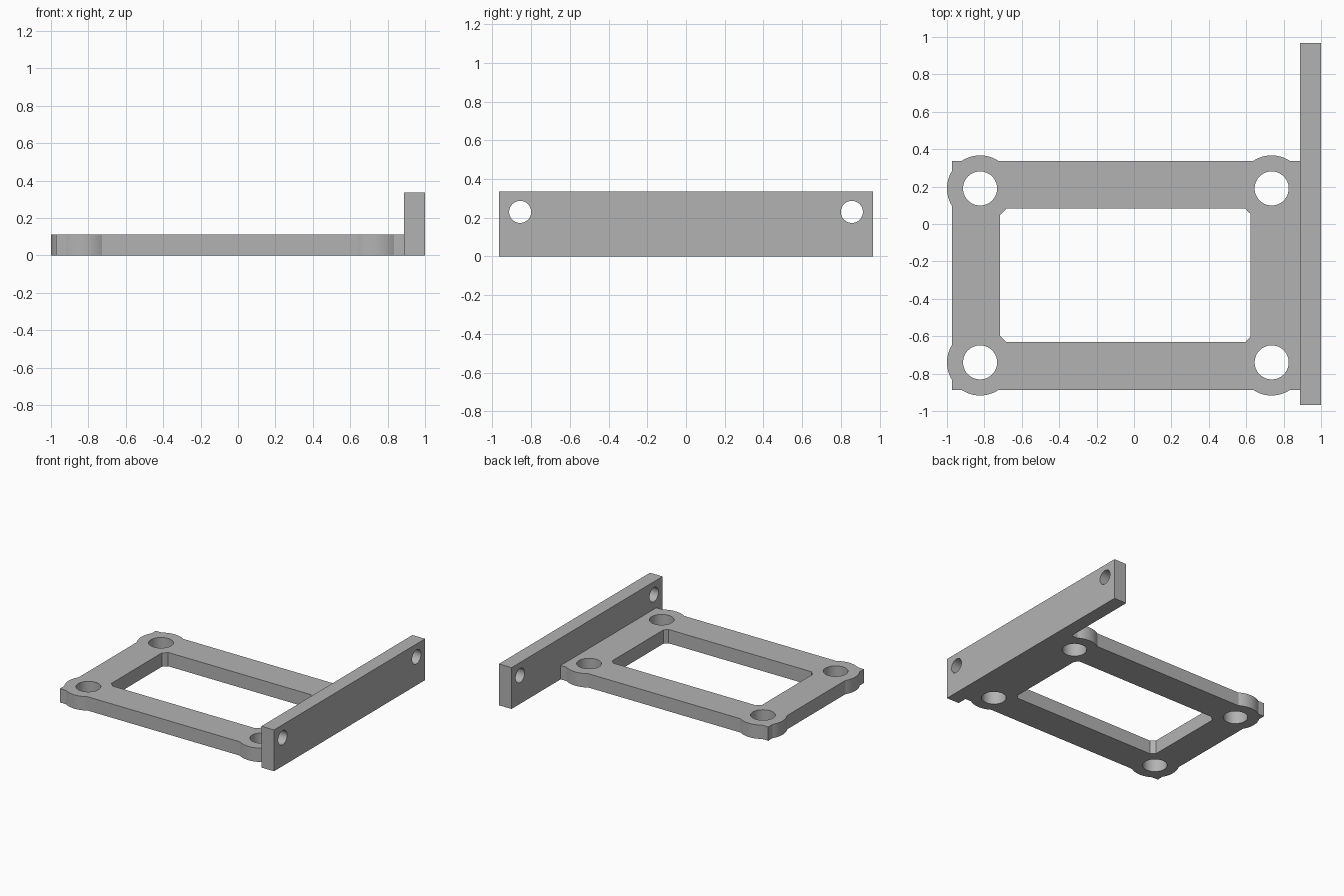
import bpy
from math import pi, radians

cube = bpy.data.objects.get("Cube")
if cube:
    bpy.data.objects.remove(cube, do_unlink=True)

grey = bpy.data.materials.new("plain_grey")
grey.use_nodes = True
colour = (0.45, 0.45, 0.45, 1)
grey.diffuse_color = colour
grey.node_tree.nodes["Principled BSDF"].inputs["Base Color"].default_value = colour

THICK = 0.112
LUGS = [(x, y) for x in (-0.823, 0.736) for y in (-0.74, 0.19)]


def box(name, x, y, z):
    """Box from its (min, max) range on each axis."""
    bpy.ops.mesh.primitive_cube_add(size=1, location=[sum(r) / 2 for r in (x, y, z)])
    ob = bpy.context.object
    ob.name = name
    ob.scale = [r[1] - r[0] for r in (x, y, z)]
    bpy.ops.object.transform_apply(location=True, rotation=True, scale=True)
    ob.data.materials.append(grey)
    return ob


def cylinder(name, radius, depth, location, rotation=(0, 0, 0)):
    bpy.ops.mesh.primitive_cylinder_add(vertices=64, radius=radius, depth=depth,
                                        location=location, rotation=rotation)
    ob = bpy.context.object
    ob.name = name
    ob.data.materials.append(grey)
    return ob


def combine(target, tool, operation):
    """Apply a boolean and discard the tool object."""
    mod = target.modifiers.new(operation.lower(), "BOOLEAN")
    mod.operation, mod.object, mod.solver = operation, tool, "EXACT"
    bpy.context.view_layer.objects.active = target
    bpy.ops.object.modifier_apply(modifier=mod.name)
    bpy.data.objects.remove(tool, do_unlink=True)


# Flat frame with its rectangular opening
bracket = box("mounting_bracket", (-0.974, 0.9), (-0.888, 0.338), (0, THICK))
combine(bracket, box("opening", (-0.717, 0.624), (-0.63, 0.082), (-1, 1)), "DIFFERENCE")

# Round corner lugs
for x, y in LUGS:
    combine(bracket, cylinder("lug", 0.177, THICK, (x, y, THICK / 2)), "UNION")

# Upright end plate
combine(bracket, box("end_plate", (0.887, 1), (-0.967, 0.967), (0, 0.335)), "UNION")

# Screw holes through the lugs and through the plate ends
for x, y in LUGS:
    combine(bracket, cylinder("lug_hole", 0.091, 1, (x, y, 0)), "DIFFERENCE")
for y in (-0.857, 0.857):
    combine(bracket, cylinder("plate_hole", 0.057, 0.5, (0.94, y, 0.23), (0, pi / 2, 0)),
            "DIFFERENCE")

bpy.ops.object.select_all(action="DESELECT")
bracket.select_set(True)
bpy.context.view_layer.objects.active = bracket
bpy.ops.object.shade_smooth_by_angle(angle=radians(30))
